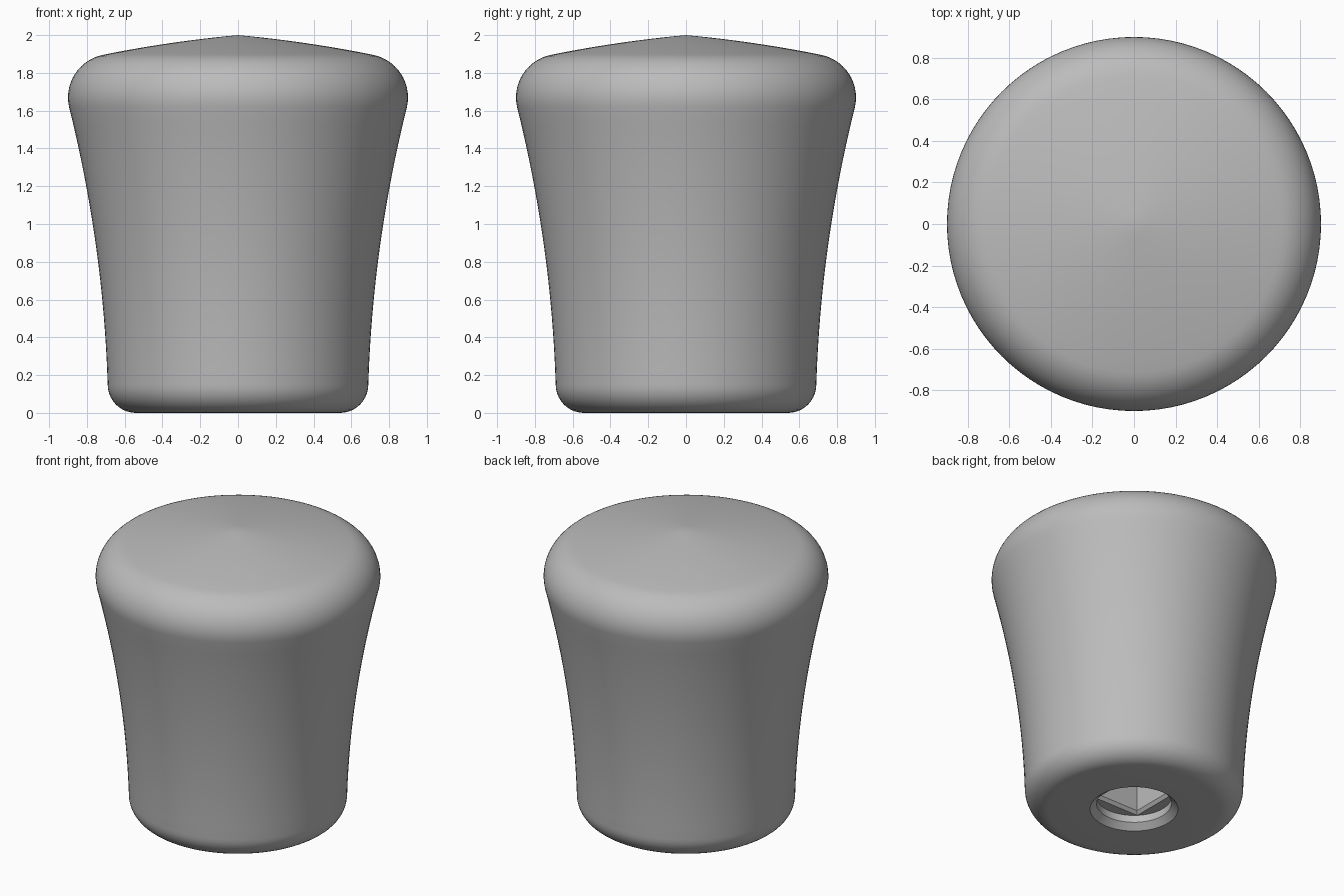
import bpy, bmesh
from math import sin, cos, pi, radians

cube = bpy.data.objects.get("Cube")
if cube:
    bpy.data.objects.remove(cube)

SEGMENTS = 96

grey = bpy.data.materials.new("grey")
grey.use_nodes = True
colour = (0.5, 0.5, 0.5, 1)
grey.diffuse_color = colour
grey.node_tree.nodes["Principled BSDF"].inputs["Base Color"].default_value = colour


def arc(r, z, radius, start, end, steps):
    """Profile points along a circular fillet, angles in degrees."""
    angles = [radians(start + (end - start) * i / steps) for i in range(steps + 1)]
    return [(r + radius * cos(a), z + radius * sin(a)) for a in angles]


# Profile from the socket recess, round the outside, to the crown
profile = [(0.237, 0.09), (0.237, 0.04), (0.278, 0)]
profile += arc(0.54, 0.15, 0.15, -90, 0, 10)
for i in range(1, 16):
    t = 1.468 * i / 16
    profile.append((0.69 + 0.03 * t + 0.0742 * t * t, 0.15 + t))
profile += arc(0.67, 1.67, 0.23, -13, 79, 14)
for i in range(1, 12):
    r = 0.714 * (1 - i / 12)
    profile.append((r, 2 - 0.0914 * r - 0.076 * r * r))

bm = bmesh.new()


def ring(r, z, count=SEGMENTS, turn=0.0):
    return [bm.verts.new((r * cos(turn + 2 * pi * i / count),
                          r * sin(turn + 2 * pi * i / count), z))
            for i in range(count)]


def bridge(a, b):
    n = len(a)
    for i in range(n):
        bm.faces.new((a[i], a[(i + 1) % n], b[(i + 1) % n], b[i]))


# Lathe the body
rings = [ring(r, z) for r, z in profile]
for low, high in zip(rings, rings[1:]):
    bridge(low, high)
apex = bm.verts.new((0, 0, 2))
for i in range(SEGMENTS):
    bm.faces.new((rings[-1][i], rings[-1][(i + 1) % SEGMENTS], apex))

# Ledge segments between the round recess and the square socket
ledge = rings[0]
quarter = SEGMENTS // 4
for k in range(4):
    first = quarter // 2 + k * quarter
    bm.faces.new([ledge[(first + i) % SEGMENTS] for i in range(quarter + 1)])

# Square socket with a small lead-in bevel and a closed end
corners = [ledge[quarter // 2 + k * quarter] for k in range(4)]
lead_in = ring(0.215, 0.112, 4, pi / 4)
socket_end = ring(0.215, 1.2, 4, pi / 4)
bridge(corners, lead_in)
bridge(lead_in, socket_end)
bm.faces.new(socket_end)

bmesh.ops.recalc_face_normals(bm, faces=bm.faces)
mesh = bpy.data.meshes.new("knob")
bm.to_mesh(mesh)
bm.free()
mesh.materials.append(grey)

knob = bpy.data.objects.new("knob", mesh)
bpy.context.collection.objects.link(knob)
bpy.context.view_layer.objects.active = knob
knob.select_set(True)
bpy.ops.object.shade_smooth_by_angle(angle=radians(30))
